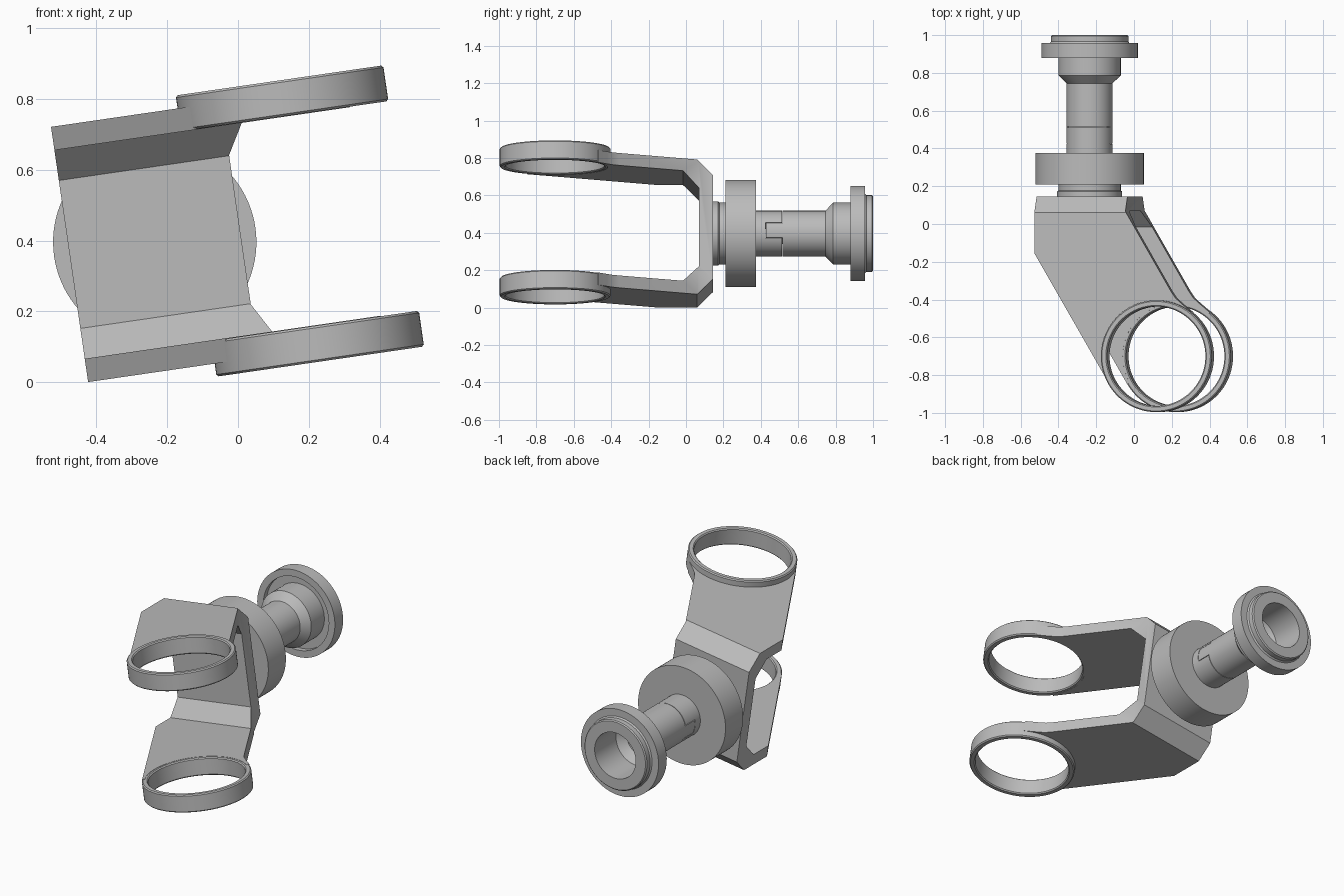
import bpy, bmesh, math
from mathutils import Matrix, Vector

if "Cube" in bpy.data.objects:
    bpy.data.objects.remove(bpy.data.objects["Cube"])

# Everything is built with the shaft on the y axis, then rolled and moved into place
PLACE = Matrix.Translation((-0.235, 0, 0.396)) @ Matrix.Rotation(math.radians(-8.27), 4, 'Y')

grey = bpy.data.materials.new("grey_metal")
grey.diffuse_color = (0.5, 0.5, 0.5, 1)
grey.use_nodes = True
grey.node_tree.nodes["Principled BSDF"].inputs["Base Color"].default_value = grey.diffuse_color


def new_object(name, bm):
    bmesh.ops.remove_doubles(bm, verts=bm.verts, dist=1e-5)
    bmesh.ops.recalc_face_normals(bm, faces=bm.faces)
    mesh = bpy.data.meshes.new(name)
    bm.to_mesh(mesh)
    bm.free()
    mesh.materials.append(grey)
    ob = bpy.data.objects.new(name, mesh)
    bpy.context.collection.objects.link(ob)
    return ob


def prism(name, points, offset):
    """Extrude a closed outline of 3D points."""
    bm = bmesh.new()
    face = bm.faces.new([bm.verts.new(p) for p in points])
    ext = bmesh.ops.extrude_face_region(bm, geom=[face])
    verts = [g for g in ext["geom"] if isinstance(g, bmesh.types.BMVert)]
    bmesh.ops.translate(bm, verts=verts, vec=offset)
    return new_object(name, bm)


def lathe(name, profile, axis='Y', center=(0, 0, 0), steps=72):
    """Spin a closed (radius, height) outline around an axis."""
    bm = bmesh.new()
    at = (lambda r, h: (r, h, 0)) if axis == 'Y' else (lambda r, h: (r, 0, h))
    verts = [bm.verts.new(at(r, h)) for r, h in profile]
    edges = [bm.edges.new((verts[i - 1], verts[i])) for i in range(len(verts))
             if profile[i - 1][0] + profile[i][0] > 0]
    bmesh.ops.spin(bm, geom=verts + edges, cent=(0, 0, 0), steps=steps, angle=math.tau,
                   axis=(0, 1, 0) if axis == 'Y' else (0, 0, 1))
    bmesh.ops.translate(bm, verts=bm.verts, vec=center)
    return new_object(name, bm)


def apply(ob, mod):
    bpy.context.view_layer.objects.active = ob
    bpy.ops.object.modifier_apply(modifier=mod.name)


def boolean(ob, cutter, operation):
    mod = ob.modifiers.new("cut", 'BOOLEAN')
    mod.operation, mod.object, mod.solver = operation, cutter, 'EXACT'
    apply(ob, mod)
    bpy.data.objects.remove(cutter)


def bevel(ob, width):
    mod = ob.modifiers.new("edge", 'BEVEL')
    mod.width, mod.segments = width, 1
    mod.limit_method, mod.angle_limit = 'ANGLE', math.radians(35)
    apply(ob, mod)


def box(name, x, y, z):
    return prism(name, [(x[0], y[0], z[0]), (x[1], y[0], z[0]),
                        (x[1], y[0], z[1]), (x[0], y[0], z[1])], (0, y[1] - y[0], 0))


RING_X, RING_Y, RING_R = 0.414, -0.70, 0.296

# Fork: chamfered C-section trimmed by the slanted plan outline
half = [(0.145, 0.28), (0.06, 0.364), (-1.0, 0.364), (-1.0, 0.2975), (-0.016, 0.2975), (0.07, 0.211)]
section = half + [(y, -z) for y, z in reversed(half)]
fork = prism("fork", [(-0.243, y, z) for y, z in section], (1.2, 0, 0))
plan = [(-0.243, 0.2), (0.243, 0.2), (0.243, 0.068), (0.488, -0.357), (0.512, -0.392),
        (0.545, -0.422), (0.60, -0.468), (RING_X, RING_Y), (0.158, -0.848), (-0.243, -0.154)]
# widen the left side a little at the plate so only the slanted edges trim it
plan[0], plan[-1] = (-0.26, 0.2), (-0.26, -0.125)
boolean(fork, prism("plan_cutter", [(x, y, -0.6) for x, y in plan], (0, 0, 1.2)), 'INTERSECT')
hole = [(0, -0.6), (0.28, -0.6), (0.28, 0.6), (0, 0.6)]
boolean(fork, lathe("hole_cutter", hole, 'Z', (RING_X, RING_Y, 0)), 'DIFFERENCE')

# Rings at the fork ends
rings = []
for name, low in (("upper_ring", 0.299), ("lower_ring", -0.401)):
    outline = [(0.263, low), (RING_R, low), (RING_R, low + 0.102), (0.263, low + 0.102)]
    ring = lathe(name, outline, 'Z', (RING_X, RING_Y, 0), 96)
    bevel(ring, 0.006)
    rings.append(ring)

# Stepped collar and large disc behind the fork
collar = lathe("collar", [(0, 0.14), (0.172, 0.14), (0.172, 0.172), (0.165, 0.178),
                          (0.165, 0.215), (0, 0.215)])
disc = lathe("disc", [(0, 0.21), (0.287, 0.21), (0.287, 0.375), (0, 0.375)], steps=96)

# Lower shaft with a slot, and the tongue that fills it
SHAFT = 0.122
shaft = [(0, 0.37), (SHAFT, 0.37), (SHAFT, 0.512), (0, 0.512)]
lower_shaft = lathe("lower_shaft", shaft)
boolean(lower_shaft, box("slot_cutter", (-0.3, 0.3), (0.424, 0.6), (-0.042, 0.042)), 'DIFFERENCE')
tongue = lathe("tongue", [(0, 0.427), (SHAFT, 0.427), (SHAFT, 0.516), (0, 0.516)])
boolean(tongue, box("tongue_cutter", (-0.3, 0.3), (0.3, 0.6), (-0.039, 0.039)), 'INTERSECT')

# Upper shaft: cone, grooved flange, lip and stepped bore
upper_shaft = lathe("upper_shaft_and_flange", [
    (0, 0.515), (SHAFT, 0.515), (SHAFT, 0.745), (0.165, 0.787), (0.165, 0.91), (0.215, 0.91),
    (0.215, 0.88), (0.255, 0.88), (0.255, 0.957), (0.212, 0.957), (0.205, 0.965), (0.205, 0.994),
    (0.199, 1.0), (0.135, 1.0), (0.135, 0.80), (0.09, 0.76), (0.09, 0.60), (0, 0.60)])

# Place and shade
for ob in [fork, collar, disc, lower_shaft, tongue, upper_shaft] + rings:
    ob.data.transform(PLACE)
    bpy.ops.object.select_all(action='DESELECT')
    ob.select_set(True)
    bpy.context.view_layer.objects.active = ob
    bpy.ops.object.shade_smooth_by_angle(angle=math.radians(30))
